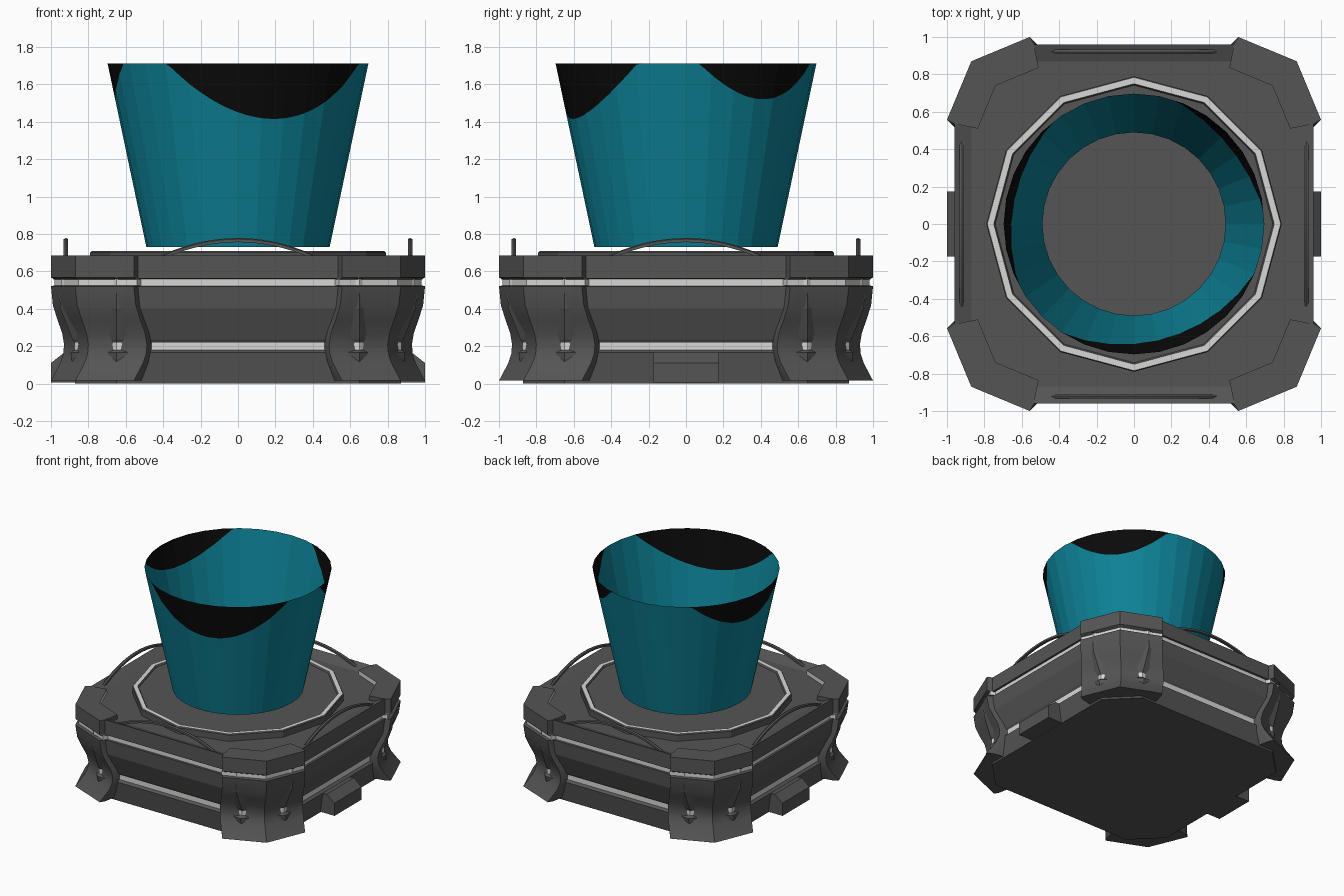
import bpy, math

if "Cube" in bpy.data.objects:
    bpy.data.objects.remove(bpy.data.objects["Cube"])

def mat(name, r, g, b):
    m = bpy.data.materials.new(name)
    m.diffuse_color = (r, g, b, 1)
    m.use_nodes = True
    m.node_tree.nodes["Principled BSDF"].inputs["Base Color"].default_value = m.diffuse_color
    return m

GREY = mat("dark_grey_metal", 0.09, 0.09, 0.09)
LIGHT = mat("pale_light_strip", 0.68, 0.68, 0.66)
TEAL = mat("teal_beam", 0.004, 0.225, 0.31)
BLACK = mat("black_beam_patch", 0.003, 0.003, 0.003)

def make(name, verts, faces, mats, idx=None, smooth=None):
    me = bpy.data.meshes.new(name)
    me.from_pydata(verts, [], faces)
    for m in mats:
        me.materials.append(m)
    if idx:
        for p, i in zip(me.polygons, idx):
            p.material_index = i
    ob = bpy.data.objects.new(name, me)
    bpy.context.collection.objects.link(ob)
    if smooth:
        bpy.ops.object.select_all(action='DESELECT')
        ob.select_set(True)
        bpy.context.view_layer.objects.active = ob
        bpy.ops.object.shade_smooth_by_angle(angle=math.radians(smooth))
    return ob

def loft(name, rings, rule=lambda level, side: 0, smooth=None):
    """Skin a stack of equal-length counter-clockwise rings and cap the ends."""
    n = len(rings[0])
    verts = [v for r in rings for v in r]
    faces, idx = [], []
    for l in range(len(rings) - 1):
        for s in range(n):
            t = (s + 1) % n
            faces.append((l*n + s, l*n + t, (l+1)*n + t, (l+1)*n + s))
            idx.append(rule(l, s))
    faces += [tuple(reversed(range(n))), tuple(range(len(verts) - n, len(verts)))]
    idx += [0, 0]
    return make(name, verts, faces, [GREY, LIGHT], idx, smooth)

def turn(v, k):
    """Rotate a point k quarter turns about z."""
    x, y, z = v
    for _ in range(k % 4):
        x, y = -y, x
    return (x, y, z)

# Body: chamfered square following the side panel profile, with two light strips
def octagon(d, z):
    c = min(0.65, d - 0.2)
    return [turn(p, k) for k in range(4) for p in ((d, -c, z), (d, c, z))]

profile = [(0.87, 0), (0.895, 0.165), (0.875, 0.18), (0.875, 0.22), (0.885, 0.235),
           (0.95, 0.40), (0.96, 0.52), (0.945, 0.522), (0.945, 0.56), (0.96, 0.562),
           (0.96, 0.685), (0.87, 0.65)]
loft("body", [octagon(d, z) for d, z in profile],
     lambda l, s: int(l in (2, 7)))

# Corner posts: waisted outline shifted along the diagonal, grooved by a light strip
outline = [(1.0, 0.557), (0.87, 0.87), (0.557, 1.0), (0.535, 0.96),
           (0.51, 0.835), (0.74, 0.74), (0.835, 0.51), (0.96, 0.535)]
levels = [(0.015, 0), (0.11, 0.05), (0.16, 0.066), (0.21, 0.07), (0.27, 0.06),
          (0.34, 0.035), (0.42, 0.01), (0.52, 0), (0.525, 0.018), (0.555, 0.018),
          (0.568, 0), (0.685, 0)]

def post_rule(level, side):
    if level == 8 and side in (0, 1, 2, 7):
        return 1
    return int(level == 10 and side in (4, 5))

for k in range(4):
    loft(f"corner_post_{k + 1}",
         [[turn((x - s, y - s, z), k) for x, y in outline] for z, s in levels],
         post_rule, smooth=25)

# Thin arched handles above each side
for k in range(4):
    rings = []
    for i in range(17):
        x = -0.46 + 0.92 * i / 16
        z = 0.778 - 0.55 * x * x
        rings.append([turn(p, k) for p in
                      ((x, -0.932, z - 0.022), (x, -0.908, z - 0.022),
                       (x, -0.908, z - 0.006), (x, -0.92, z), (x, -0.932, z - 0.006))])
    loft(f"handle_{k + 1}", rings)

# Bottom tabs on the left and right sides
tab = [(0.83, 0.005), (1.0, 0.005), (1.0, 0.11), (0.93, 0.165), (0.83, 0.165)]
for k, side in ((0, "right"), (2, "left")):
    loft(f"tab_{side}", [[turn((x, y, z), k) for x, z in tab] for y in (0.175, -0.175)])

# Twelve-sided emitter plate with a pale ring
def gon(r, z, n=12):
    return [(r * math.cos(2*math.pi*i/n), r * math.sin(2*math.pi*i/n), z) for i in range(n)]

plate = [(0.79, 0.63), (0.79, 0.70), (0.784, 0.708), (0.75, 0.708), (0.742, 0.695)]
loft("emitter_plate", [gon(r, z) for r, z in plate], lambda l, s: int(l == 2))

# Open beam cone with black lobes hanging from the rim: (start, end, drop)
Z0, Z1, R0, R1 = 0.73, 1.71, 0.49, 0.697
lobes = [(-123, -22, 0.295), (6, 72, 0.19), (128, 208, 0.21)]
SIDES, SUB = 32, 4

def cut(deg):
    for a, b, drop in lobes:
        u = ((deg - a) % 360) / (b - a)
        if u < 1:
            return Z1 - drop * (1 - (2*u - 1)**2)
    return Z1

def beam_point(i, z):
    f, t = divmod(i, SUB)
    a, b = (2*math.pi*(f + j)/SIDES for j in (0, 1))
    t /= SUB
    r = R0 + (R1 - R0) * (z - Z0) / (Z1 - Z0)
    return (r * ((1-t)*math.cos(a) + t*math.cos(b)),
            r * ((1-t)*math.sin(a) + t*math.sin(b)), z)

N = SIDES * SUB
verts, faces, idx = [], [], []
for i in range(N):
    zc = cut(360 * i / N)
    verts += [beam_point(i, Z0), beam_point(i, zc), beam_point(i, Z1)]
for i in range(N):
    a, b = 3*i, 3*((i + 1) % N)
    faces.append((a, b, b + 1, a + 1))
    idx.append(0)
    la, lb = verts[a + 1][2] < Z1 - 1e-4, verts[b + 1][2] < Z1 - 1e-4
    if la or lb:
        f = [a + 1, b + 1]
        if lb:
            f.append(b + 2)
        if la:
            f.append(a + 2)
        faces.append(tuple(f))
        idx.append(1)
make("beam_cone", verts, faces, [TEAL, BLACK], idx)
